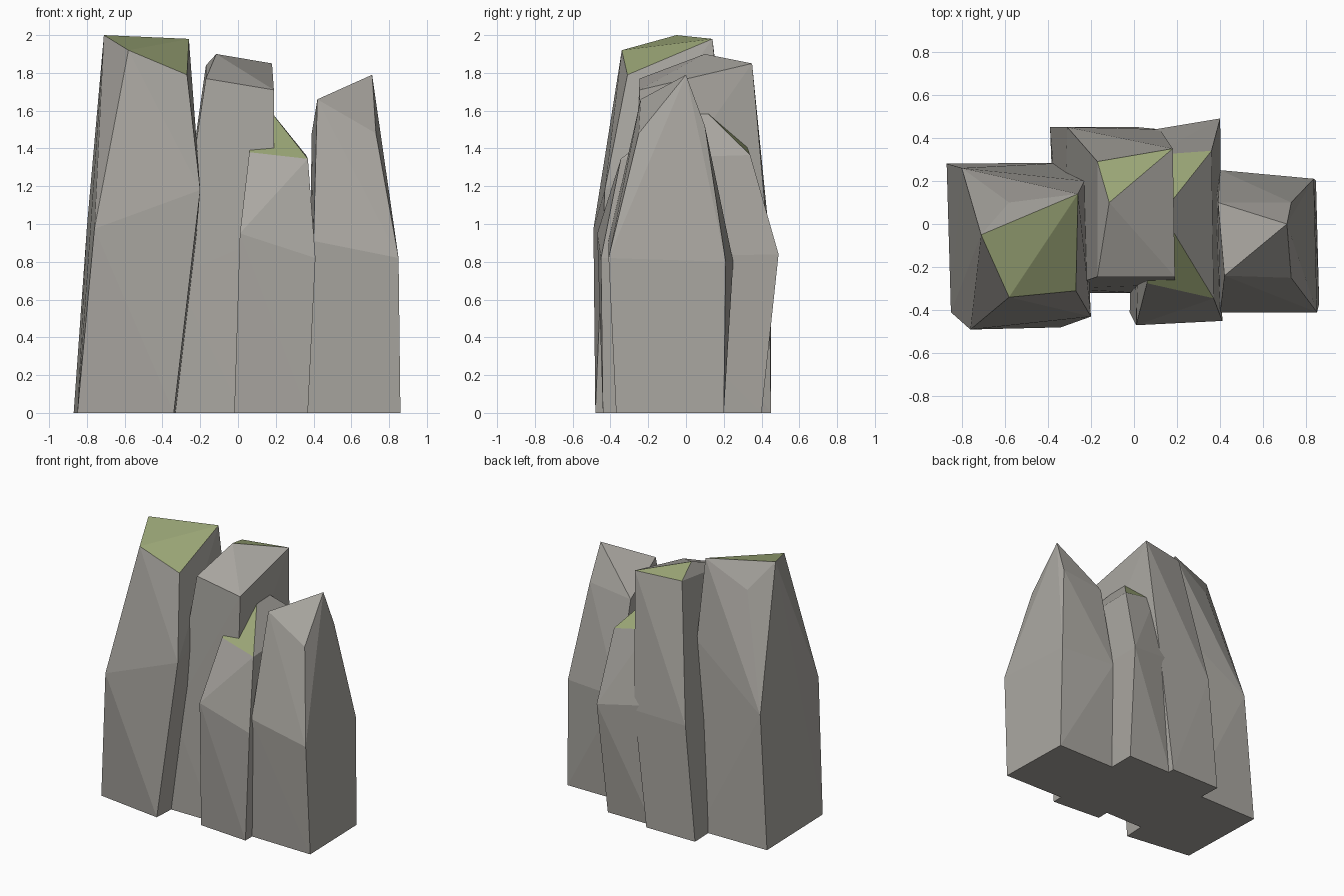
import bpy, bmesh

if "Cube" in bpy.data.objects:
    bpy.data.objects.remove(bpy.data.objects["Cube"])

def material(name, colour):
    m = bpy.data.materials.new(name)
    m.diffuse_color = colour
    m.use_nodes = True
    m.node_tree.nodes["Principled BSDF"].inputs["Base Color"].default_value = m.diffuse_color
    return m

STONE = material("stone", (0.40, 0.385, 0.355, 1))
MOSS = material("moss", (0.33, 0.385, 0.185, 1))

def pillar(name, base, mid, top, moss):
    """Faceted convex stone from three rings; moss = groups of top points whose faces are green."""
    me = bpy.data.meshes.new(name)
    bm = bmesh.new()
    for x, y in base:
        bm.verts.new((x, y, 0))
    for p in mid:
        bm.verts.new(p)
    tops = [bm.verts.new(p) for p in top]
    groups = [{tops[i] for i in g} for g in moss]
    hull = bmesh.ops.convex_hull(bm, input=bm.verts[:], use_existing_faces=False)
    for f in bm.faces:
        if any(set(f.verts) <= g for g in groups):
            f.material_index = 1
    loose = [v for v in bm.verts if not v.link_faces]
    bmesh.ops.delete(bm, geom=loose, context='VERTS')
    bmesh.ops.recalc_face_normals(bm, faces=bm.faces[:])
    bm.to_mesh(me)
    bm.free()
    me.materials.append(STONE)
    me.materials.append(MOSS)
    ob = bpy.data.objects.new(name, me)
    bpy.context.collection.objects.link(ob)
    return ob

# rings run front-left, front-right, back-right, back-left
# tall left stone
left = pillar("rock_cluster",
    [(-.85, -.41), (-.34, -.48), (-.30, .285), (-.87, .28)],
    [(-.76, -.49, .975), (-.20, -.43, 1.18), (-.23, .20, 1.38), (-.80, .26, .985)],
    [(-.58, -.34, 1.92), (-.27, -.31, 1.79), (-.26, .14, 1.98), (-.71, -.05, 2.0), (-.58, .10, 1.81)],
    [(0, 1, 2, 3)])

# middle stone with a shallow peak
middle = pillar("middle_stone",
    [(-.36, -.32), (.02, -.32), (.015, .45), (-.39, .45)],
    [(-.33, -.30, .72), (.19, -.28, .95), (.12, .44, .85), (-.31, .45, .85)],
    [(-.17, -.245, 1.77), (.19, -.245, 1.71), (.18, .35, 1.85), (-.17, .29, 1.84), (-.115, .10, 1.90)],
    [(2, 3, 4)])

# low stone running front to back through the middle one
low = pillar("low_stone",
    [(-.02, -.41), (.37, -.44), (.37, .40), (.0, .40)],
    [(.01, -.47, .95), (.41, -.45, .82), (.40, .49, .84), (.04, .43, .90)],
    [(.06, -.275, 1.38), (.37, -.345, 1.345), (.36, .34, 1.365), (.08, .32, 1.42), (.13, .05, 1.65)],
    [(0, 1, 4), (2, 3, 4)])

# pointed right stone
right = pillar("right_stone",
    [(.37, -.36), (.86, -.37), (.845, .20), (.37, .20)],
    [(.40, -.41, .91), (.85, -.41, .82), (.835, .21, .80), (.40, .25, .80)],
    [(.42, -.24, 1.66), (.73, -.25, 1.48), (.73, .10, 1.52), (.39, .10, 1.48), (.71, 0, 1.79)],
    [])

# fuse all stones into one solid
for other in (middle, low, right):
    mod = left.modifiers.new("fuse", 'BOOLEAN')
    mod.operation = 'UNION'
    mod.solver = 'EXACT'
    mod.object = other
bpy.context.view_layer.update()
fused = bpy.data.meshes.new_from_object(left.evaluated_get(bpy.context.evaluated_depsgraph_get()))
left.modifiers.clear()
left.data = fused
for other in (middle, low, right):
    bpy.data.objects.remove(other)
